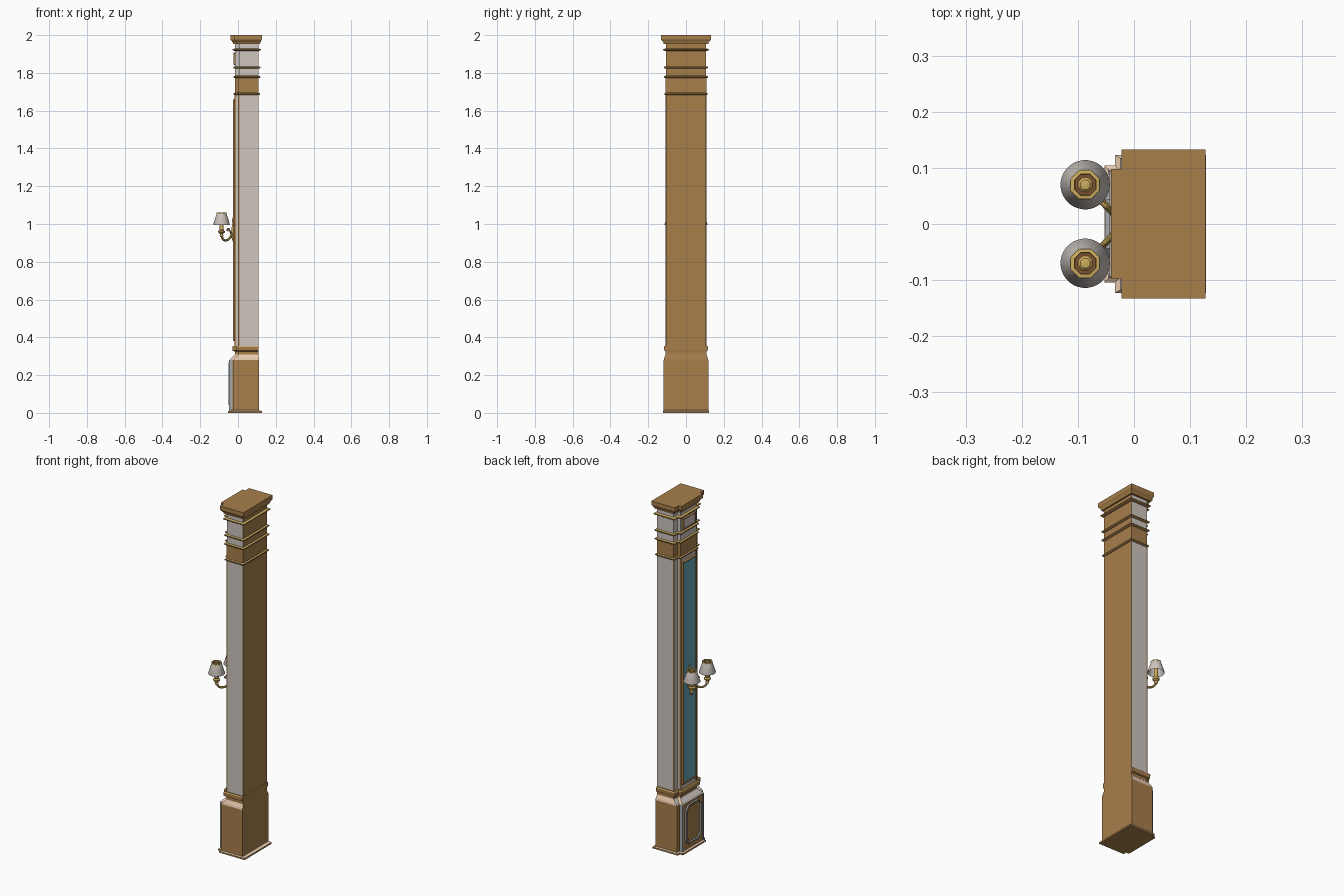
import bpy, bmesh, math
from mathutils import Vector

if "Cube" in bpy.data.objects:
    bpy.data.objects.remove(bpy.data.objects["Cube"])

def lin(c):
    c /= 255
    return c / 12.92 if c <= 0.04045 else ((c + 0.055) / 1.055) ** 2.4

def mat(name, r, g, b):
    m = bpy.data.materials.new(name)
    m.diffuse_color = (lin(r), lin(g), lin(b), 1)
    m.use_nodes = True
    m.node_tree.nodes["Principled BSDF"].inputs["Base Color"].default_value = m.diffuse_color
    return m

BROWN = mat("wood_brown", 168, 127, 75)
GREY = mat("pale_grey", 205, 197, 191)
TEAL = mat("teal_panel", 100, 165, 180)
GOLD = mat("gold", 205, 172, 95)
PEACH = mat("peach", 232, 202, 174)
STEEL = mat("trim_grey", 165, 170, 174)
DARK = mat("dark_brown", 125, 85, 48)

def finish(name, bm, mats, smooth=False):
    bmesh.ops.recalc_face_normals(bm, faces=bm.faces)
    me = bpy.data.meshes.new(name)
    bm.to_mesh(me)
    bm.free()
    for m in mats:
        me.materials.append(m)
    ob = bpy.data.objects.new(name, me)
    bpy.context.collection.objects.link(ob)
    if smooth:
        bpy.ops.object.select_all(action='DESELECT')
        ob.select_set(True)
        bpy.context.view_layer.objects.active = ob
        bpy.ops.object.shade_smooth_by_angle(angle=math.radians(40))
    return ob

def section(d, back, shift=0):
    # stepped footprint grown by d from the shaft outline; the lamp side is -x, shift pushes it out
    xb, w, xm, wf, xf = back, 0.107 + d, 0.004 - d - shift, 0.072 + d + shift * 0.72, -0.015 - d - shift
    return [(xb, -w), (xb, w), (xm, w), (xm, wf), (xf, wf), (xf, -wf), (xm, -wf), (xm, -w)]

def loft(name, rings, mats, rule=None):
    """rings: (z, growth, back x, front shift); rule picks a material index from a face normal"""
    bm = bmesh.new()
    loops = [[bm.verts.new((x, y, z)) for x, y in section(*a)] for z, *a in rings]
    for a, c in zip(loops, loops[1:]):
        for i in range(8):
            j = (i + 1) % 8
            bm.faces.new((a[i], a[j], c[j], c[i]))
    bm.faces.new(loops[0])
    bm.faces.new(loops[-1])
    bmesh.ops.recalc_face_normals(bm, faces=bm.faces)
    if rule:
        for f in bm.faces:
            f.material_index = rule(f.normal)
    return finish(name, bm, mats)

def box(name, lo, hi, m):
    bm = bmesh.new()
    bmesh.ops.create_cube(bm, size=1)
    for v in bm.verts:
        v.co = [(l + h) / 2 + c * (h - l) for c, l, h in zip(v.co, lo, hi)]
    return finish(name, bm, [m])

def plate(name, w, z0, z1, cut, x0, x1, m, rim=0):
    """-x facing plate with clipped corners; rim > 0 leaves only a frame"""
    def outline(x, s):
        k, a, b, c = w - s, z0 + s, z1 - s, max(cut - s * 0.59, 0.0008)
        pts = [(-k, a + c), (-k + c, a), (k - c, a), (k, a + c),
               (k, b - c), (k - c, b), (-k + c, b), (-k, b - c)]
        return [bm.verts.new((x, y, z)) for y, z in pts]
    bm = bmesh.new()
    bands = [outline(x0, 0), outline(x1, rim * 0.25)]
    if rim:
        bands += [outline(x1, rim * 0.75), outline(x0, rim)]
    for a, c in zip(bands, bands[1:]):
        for i in range(8):
            j = (i + 1) % 8
            bm.faces.new((a[i], a[j], c[j], c[i]))
    if not rim:
        bm.faces.new(bands[-1])
        bm.faces.new(bands[0])
    return finish(name, bm, [m])

def lathe(name, prof, at, m, n=24, squash=1, smooth=True):
    bm = bmesh.new()
    rows = [[bm.verts.new((at[0] + r * squash * math.cos(2 * math.pi * (i + .5) / n),
                           at[1] + r * math.sin(2 * math.pi * (i + .5) / n), z))
             for i in range(n)] for r, z in prof]
    for a, c in zip(rows, rows[1:]):
        for i in range(n):
            j = (i + 1) % n
            bm.faces.new((a[i], a[j], c[j], c[i]))
    bmesh.ops.remove_doubles(bm, verts=bm.verts, dist=1e-6)
    return finish(name, bm, [m], smooth)

def tube(name, pts, r, m):
    cu = bpy.data.curves.new(name, 'CURVE')
    cu.dimensions = '3D'
    cu.bevel_depth, cu.bevel_resolution, cu.use_fill_caps = r, 2, True
    sp = cu.splines.new('BEZIER')
    sp.bezier_points.add(len(pts) - 1)
    for p, co in zip(sp.bezier_points, pts):
        p.co = co
        p.handle_left_type = p.handle_right_type = 'AUTO'
    cu.resolution_u = 6
    cu.materials.append(m)
    ob = bpy.data.objects.new(name, cu)
    bpy.context.collection.objects.link(ob)
    bpy.ops.object.select_all(action='DESELECT')
    ob.select_set(True)
    bpy.context.view_layer.objects.active = ob
    bpy.ops.object.convert(target='MESH')
    bpy.ops.object.shade_smooth_by_angle(angle=math.radians(40))

# base: plinth, pedestal, flared shoulder and collar
loft("plinth", [(0, 0.016, 0.128, 0.022), (0.009, 0.016, 0.128, 0.022), (0.014, 0.011, 0.112, 0.018)],
     [BROWN, PEACH], lambda n: 1 if n.z > 0.3 else 0)
loft("pedestal", [(0.012, 0.011, 0.112, 0.018), (0.28, 0.011, 0.112, 0.018)], [BROWN])
loft("pedestal_shoulder", [(0.28, 0.011, 0.112, 0.018), (0.29, 0.009, 0.111, 0.013),
                           (0.303, 0.003, 0.109, 0.004), (0.31, 0.0, 0.108, 0.002)],
     [PEACH, BROWN, GREY], lambda n: 1 if n.x > 0.5 or abs(n.z) > 0.99 else 2 if n.x < -0.3 else 0)
loft("collar", [(0.31, 0.001, 0.108), (0.325, 0.001, 0.108), (0.329, 0.008, 0.109, 0.006),
                (0.350, 0.009, 0.109, 0.006), (0.355, 0.006, 0.109, 0.006)],
     [BROWN, GOLD], lambda n: 1 if 0.3 < n.z < 0.95 else 0)

# pedestal front: grey edge strips and octagonal frames
for s in (-1, 1):
    y0, y1 = sorted((s * 0.088, s * 0.0965))
    box("pedestal_edge_strip", (-0.0465, y0, 0.014), (-0.03, y1, 0.28), STEEL)
plate("pedestal_outer_frame", 0.070, 0.04, 0.268, 0.026, -0.043, -0.051, STEEL, 0.011)
plate("pedestal_inner_panel", 0.052, 0.058, 0.250, 0.018, -0.043, -0.047, BROWN)

# shaft, grey on three sides with a brown back
greyside = lambda n: 0 if n.x > 0.5 else 1
loft("shaft", [(0.35, 0, 0.108), (1.69, 0, 0.108)], [BROWN, GREY], greyside)
for s in (-1, 1):
    for n, x, y in (("outer", 0.004, 0.104), ("inner", -0.015, 0.069)):
        y0, y1 = sorted((s * (y - 0.003), s * (y + 0.004)))
        box("shaft_%s_bead" % n, (x - 0.003, y0, 0.355), (x + 0.004, y1, 1.685), BROWN)
plate("shaft_panel", 0.06, 0.385, 1.655, 0.004, -0.014, -0.021, TEAL)
plate("shaft_panel_frame", 0.063, 0.38, 1.66, 0.004, -0.014, -0.027, BROWN, 0.010)

# capital: brown necking, grey friezes, mouldings with gilded tops and cap
loft("necking", [(1.69, 0.001, 0.108), (1.78, 0.001, 0.108)], [BROWN])
loft("frieze", [(1.775, 0, 0.108), (1.96, 0, 0.108)], [BROWN, GREY], greyside)
for z, d in ((1.682, 0.008), (1.772, 0.010), (1.822, 0.010), (1.916, 0.014)):
    loft("capital_moulding", [(z, 0.001, 0.108), (z + 0.002, d * 0.7, 0.108 + d * 0.7),
         (z + 0.005, d, 0.108 + d), (z + 0.010, d, 0.108 + d), (z + 0.013, 0.001, 0.108)],
         [BROWN, GOLD], lambda n: 1 if 0.3 < n.z < 0.999 else 0)
loft("cap", [(1.954, 0.012, 0.117), (1.962, 0.013, 0.119), (1.972, 0.022, 0.123),
             (1.978, 0.026, 0.127), (2.0, 0.026, 0.127)], [BROWN])
plate("frieze_panel", 0.055, 1.845, 1.905, 0.004, -0.014, -0.020, GREY)
plate("frieze_panel_frame", 0.058, 1.842, 1.908, 0.004, -0.014, -0.025, BROWN, 0.008)

# wall light: back plate and hub
lathe("light_back_plate", [(0, 0.892), (0.006, 0.896), (0.004, 0.905), (0.012, 0.918), (0.018, 0.94),
      (0.02, 0.96), (0.014, 0.985), (0.009, 1.0), (0.013, 1.015), (0.009, 1.03), (0.003, 1.04),
      (0.004, 1.046), (0, 1.052)], (-0.024, 0), GOLD, 16, 0.65)

# two arms with cup, candle, shade and octagonal top ring
for s in (-1, 1):
    cx, cy = -0.087, s * 0.07
    tube("light_arm", [(-0.028, s * 0.008, 0.955), (-0.042, s * 0.024, 0.928), (-0.06, s * 0.043, 0.914),
                       (-0.079, s * 0.062, 0.919), (cx, cy, 0.942)], 0.006, GOLD)
    tube("arm_scroll", [(-0.036, s * 0.016, 0.945), (-0.044, s * 0.026, 0.966), (-0.052, s * 0.033, 0.976),
                        (-0.057, s * 0.038, 0.968), (-0.052, s * 0.034, 0.963)], 0.004, GOLD)
    lathe("light_cup", [(0, 0.930), (0.008, 0.933), (0.010, 0.941), (0.007, 0.947), (0.017, 0.954),
          (0.019, 0.963), (0.011, 0.968), (0.013, 0.974), (0, 0.976)], (cx, cy), GOLD, 16)
    lathe("light_candle", [(0.010, 0.972), (0.010, 1.035), (0, 1.036)], (cx, cy), GOLD, 12)
    lathe("light_shade", [(0.0435, 0.996), (0.044, 0.999), (0.026, 1.056), (0.024, 1.056), (0.042, 0.998),
          (0.0435, 0.996)], (cx, cy), GREY, 32)
    lathe("shade_top_ring", [(0.028, 1.052), (0.028, 1.06), (0.021, 1.061), (0.020, 1.053), (0.028, 1.052)],
          (cx, cy), GOLD, 8, 1, False)
    lathe("shade_inner_ring", [(0.022, 1.050), (0.012, 1.050)], (cx, cy), DARK, 8, 1, False)
    lathe("shade_finial", [(0.013, 1.035), (0.014, 1.053), (0.009, 1.058), (0, 1.059)],
          (cx, cy), GOLD, 8, 1, False)
